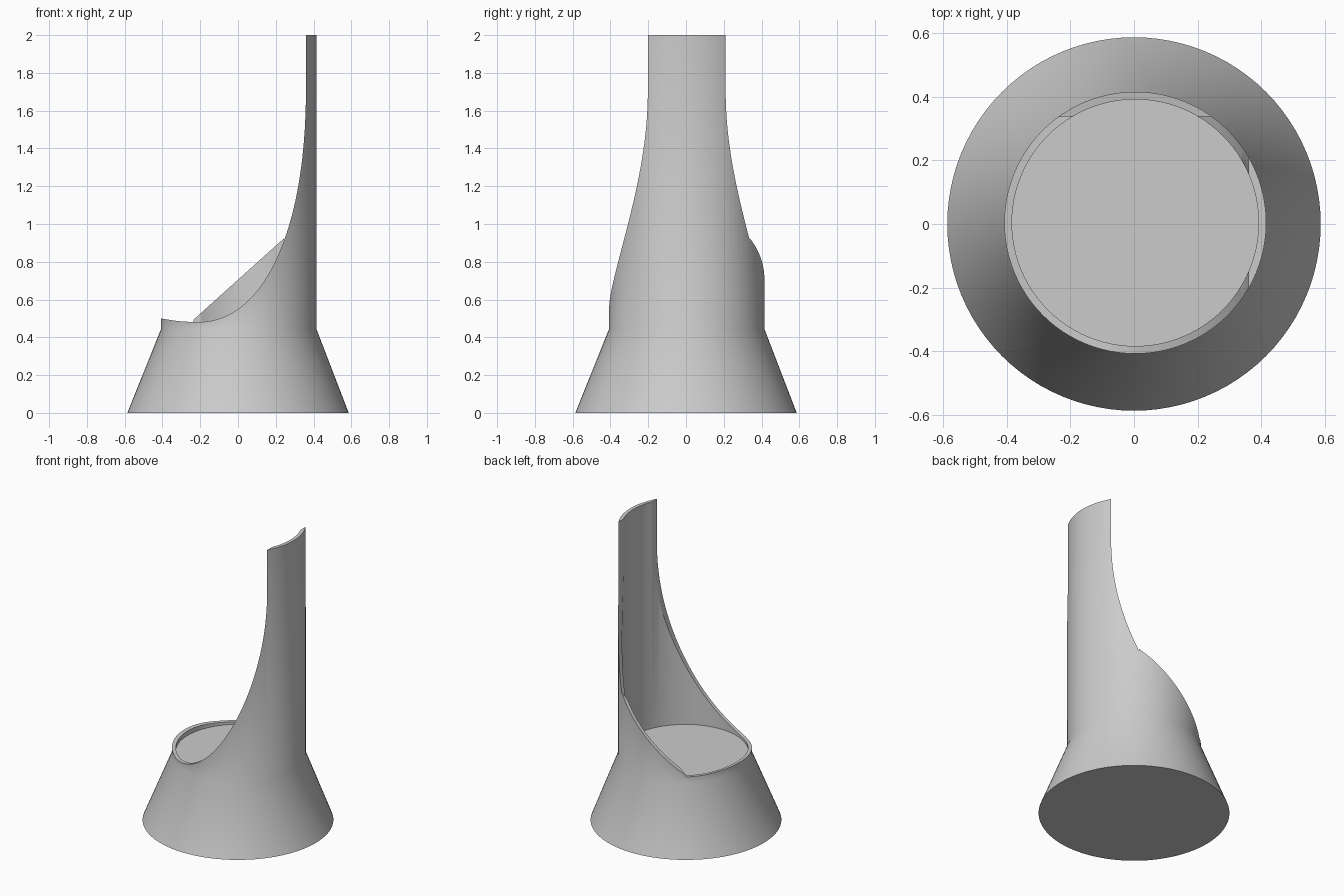
import bpy, bmesh, math
from mathutils import Matrix, Vector

cube = bpy.data.objects.get("Cube")
if cube:
    bpy.data.objects.remove(cube)

grey = bpy.data.materials.new("plain grey")
grey.use_nodes = True
colour = (0.6, 0.6, 0.6, 1)
grey.diffuse_color = colour
grey.node_tree.nodes["Principled BSDF"].inputs["Base Color"].default_value = colour

SHIFT = 0.004


def add_object(name, bm):
    mesh = bpy.data.meshes.new(name)
    bmesh.ops.recalc_face_normals(bm, faces=bm.faces)
    bm.to_mesh(mesh)
    bm.free()
    mesh.materials.append(grey)
    obj = bpy.data.objects.new(name, mesh)
    bpy.context.collection.objects.link(obj)
    return obj


def revolve(name, profile, steps=96):
    bm = bmesh.new()
    rings = []
    for r, z in profile:
        off = SHIFT if z > 0 else 0
        ring = []
        for i in range(steps):
            a = math.tau * i / steps
            ring.append(bm.verts.new((r * math.cos(a) + off, r * math.sin(a) + off, z)))
        rings.append(ring)
    for lower, upper in zip(rings, rings[1:]):
        for i in range(steps):
            j = (i + 1) % steps
            bm.faces.new((lower[i], lower[j], upper[j], upper[i]))
    bm.faces.new(rings[0])
    bm.faces.new(rings[-1])
    return add_object(name, bm)


def prism(name, outline, y0, y1):
    bm = bmesh.new()
    face = bm.faces.new([bm.verts.new((x, y0, z)) for x, z in outline])
    moved = bmesh.ops.extrude_face_region(bm, geom=[face])["geom"]
    verts = [v for v in moved if isinstance(v, bmesh.types.BMVert)]
    bmesh.ops.translate(bm, verts=verts, vec=(0, y1 - y0, 0))
    return add_object(name, bm)


# Flared base, floor and thin tube wall in one turned body
holder = revolve("flared_holder", [
    (0.586, 0), (0.411, 0.445), (0.411, 2), (0.387, 2), (0.387, 0.465)])

# Sweeping scoop: a rounded curve that rises into the tall back strip
cx, cz, a, b, p = -0.23, 1.75, 0.59, 1.27, 2.26
curve = [(-0.7, 0.52), (-0.41, 0.5), (-0.32, 0.486)]
for i in range(41):
    t = math.pi / 2 * i / 40
    curve.append((cx + a * math.sin(t) ** (2 / p),
                  cz - b * max(math.cos(t), 0) ** (2 / p)))
scoop = prism("scoop_cutter", curve + [(0.36, 2.2), (-0.7, 2.2)], -1, 0.337)

# Straight sloping cut on the rear side
slope = prism("slope_cutter", [(-0.26, 0.471), (0.26, 0.939), (0.26, 2.2), (-0.26, 2.2)],
              0.336, 1)

for cutter in (scoop, slope):
    mod = holder.modifiers.new(cutter.name, "BOOLEAN")
    mod.operation = "DIFFERENCE"
    mod.solver = "EXACT"
    mod.object = cutter
bpy.context.view_layer.update()
depsgraph = bpy.context.evaluated_depsgraph_get()
result = bpy.data.meshes.new_from_object(holder.evaluated_get(depsgraph))
holder.modifiers.clear()
holder.data = result
for cutter in (scoop, slope):
    bpy.data.objects.remove(cutter)

# Smooth round walls, crisp cut edges
bpy.ops.object.select_all(action="DESELECT")
holder.select_set(True)
bpy.context.view_layer.objects.active = holder
bpy.ops.object.shade_smooth_by_angle(angle=math.radians(30))
